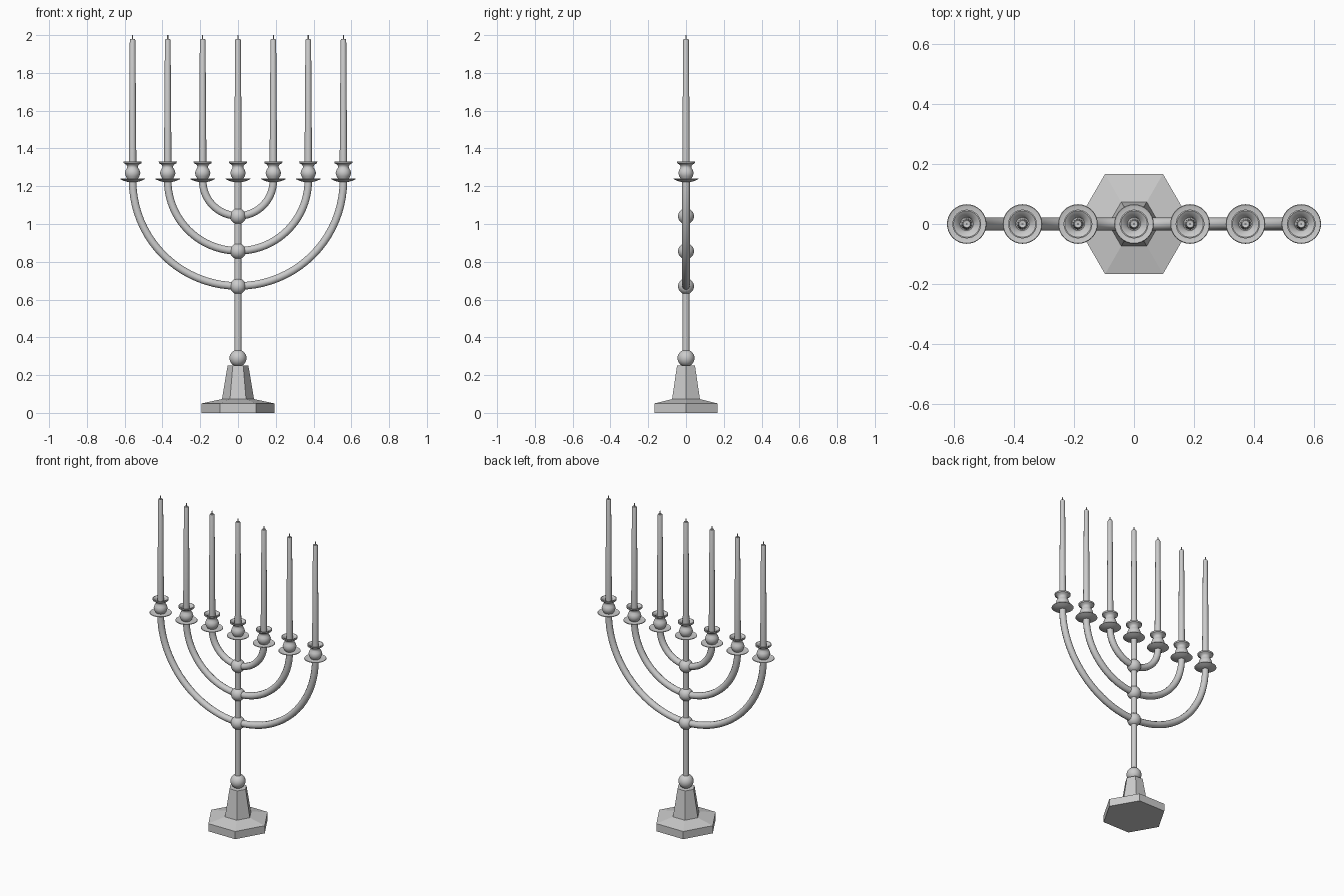
import bpy, math

if "Cube" in bpy.data.objects:
    bpy.data.objects.remove(bpy.data.objects["Cube"])

def finish(name, smooth=40):
    o = bpy.context.object
    o.name = name
    if smooth:
        bpy.ops.object.shade_smooth_by_angle(angle=math.radians(smooth))
    return o

def lathe(name, profile, sides, loc=(0, 0, 0), smooth=40):
    """Revolve (radius, z) points around z; radius 0 makes a pole."""
    verts, rings, faces = [], [], []
    for r, z in profile:
        n = 1 if r == 0 else sides
        rings.append([len(verts) + i for i in range(n)])
        verts += [(r * math.cos(2 * math.pi * i / sides),
                   r * math.sin(2 * math.pi * i / sides), z) for i in range(n)]
    for a, b in zip(rings, rings[1:]):
        for i in range(sides):
            j = (i + 1) % sides
            f = [a[i % len(a)], a[j % len(a)], b[j % len(b)], b[i % len(b)]]
            faces.append(list(dict.fromkeys(f)))
    me = bpy.data.meshes.new(name)
    me.from_pydata(verts, [], faces)
    o = bpy.data.objects.new(name, me)
    o.location = loc
    bpy.context.collection.objects.link(o)
    bpy.ops.object.select_all(action='DESELECT')
    bpy.context.view_layer.objects.active = o
    o.select_set(True)
    return finish(name, smooth)

def ball(name, z, r):
    bpy.ops.mesh.primitive_uv_sphere_add(segments=24, ring_count=14, radius=r, location=(0, 0, z))
    finish(name, 60)

ARM_TOP = 1.23
RADII = (0.187, 0.372, 0.558)

# Hexagonal foot with tapered pedestal, flat faces
lathe("base", [(0, 0), (0.193, 0), (0.193, 0.05), (0.085, 0.073),
               (0.055, 0.25), (0, 0.25)], 6, smooth=0)

# Central stem and its knobs
lathe("stem", [(0, 0.24), (0.019, 0.24), (0.019, ARM_TOP), (0, ARM_TOP)], 16)
ball("base_knob", 0.29, 0.045)
for k, r in enumerate(RADII):
    ball(f"stem_knob_{k}", ARM_TOP - r - 0.002, 0.042)

# Half-circle arms
for k, r in enumerate(RADII):
    cu = bpy.data.curves.new(f"arm_{k}", 'CURVE')
    cu.dimensions = '3D'
    cu.bevel_depth = 0.021
    cu.bevel_resolution = 3
    cu.use_fill_caps = True
    n = 40
    sp = cu.splines.new('POLY')
    sp.points.add(n)
    for i, p in enumerate(sp.points):
        a = math.pi + math.pi * i / n
        p.co = (r * math.cos(a), 0, ARM_TOP + r * math.sin(a), 1)
    bpy.context.collection.objects.link(bpy.data.objects.new(f"arm_{k}", cu))

# Holder, candle and wick at each position
CUP = [(0, 1.222), (0.022, 1.222), (0.045, 1.228), (0.066, 1.238), (0.064, 1.241),
       (0.045, 1.236), (0.028, 1.24), (0.036, 1.253), (0.041, 1.27), (0.036, 1.286),
       (0.029, 1.297), (0.028, 1.306), (0.034, 1.315), (0.047, 1.322), (0.048, 1.331),
       (0.044, 1.332), (0.028, 1.322), (0.022, 1.305), (0, 1.305)]
CANDLE = [(0, 1.30), (0.020, 1.30), (0.015, 1.973), (0.012, 1.98), (0, 1.977)]
WICK = [(0, 1.97), (0.003, 1.97), (0.003, 2.0), (0, 2.0)]
for k, x in enumerate(sorted([0, *RADII, *(-r for r in RADII)])):
    lathe(f"holder_{k}", CUP, 32, (x, 0, 0))
    lathe(f"candle_{k}", CANDLE, 16, (x, 0, 0))
    lathe(f"wick_{k}", WICK, 6, (x, 0, 0))
